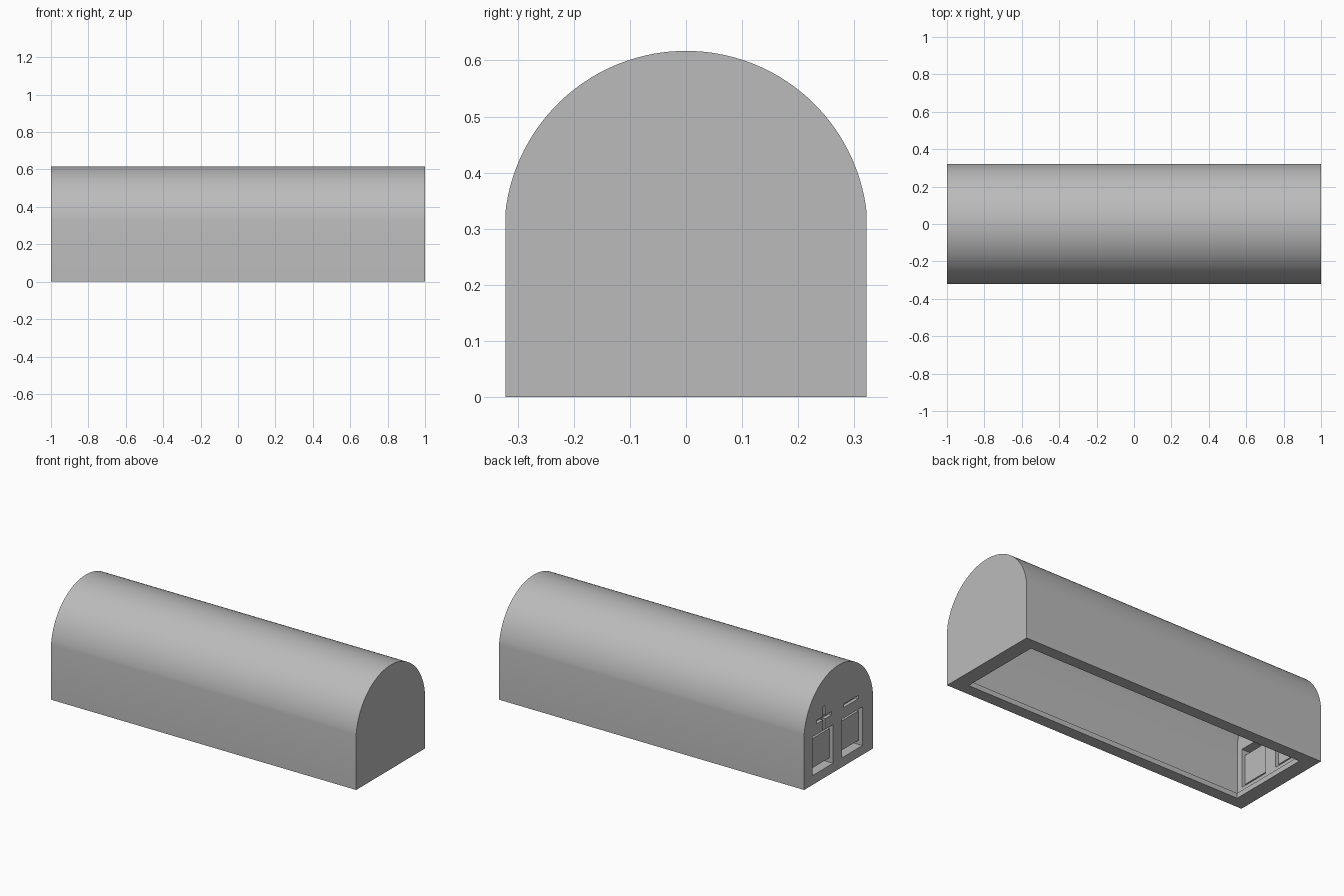
import bpy, bmesh, math

cube = bpy.data.objects.get("Cube")
if cube:
    bpy.data.objects.remove(cube, do_unlink=True)

HALF_W, EAVE, ARC_Z, RADIUS = 0.322, 0.33, 0.293, 0.324
SIDE_WALL, END_WALL = 0.062, 0.08
MID_Y = 0.01
STEPS = 64

grey = bpy.data.materials.new("plain grey")
grey.use_nodes = True
colour = (0.5, 0.5, 0.5, 1)
grey.diffuse_color = colour
grey.node_tree.nodes["Principled BSDF"].inputs["Base Color"].default_value = colour


def make_object(name, bm):
    bmesh.ops.recalc_face_normals(bm, faces=bm.faces)
    mesh = bpy.data.meshes.new(name)
    bm.to_mesh(mesh)
    bm.free()
    mesh.materials.append(grey)
    obj = bpy.data.objects.new(name, mesh)
    bpy.context.collection.objects.link(obj)
    return obj


def arch_bar(name, half, radius, floor, x0, x1):
    """Straight sides under a round roof, extruded along x."""
    start = math.acos(half / radius)
    points = [(-half, floor), (half, floor)]
    for i in range(STEPS + 1):
        a = start + (math.pi - 2 * start) * i / STEPS
        points.append((radius * math.cos(a), ARC_Z + radius * math.sin(a)))
    bm = bmesh.new()
    face = bm.faces.new([bm.verts.new((x0, y, z)) for y, z in points])
    new = bmesh.ops.extrude_face_region(bm, geom=[face])["geom"]
    verts = [v for v in new if isinstance(v, bmesh.types.BMVert)]
    bmesh.ops.translate(bm, verts=verts, vec=(x1 - x0, 0, 0))
    return make_object(name, bm)


def box(name, x0, x1, y0, y1, z0, z1):
    bm = bmesh.new()
    bmesh.ops.create_cube(bm, size=1)
    bmesh.ops.scale(bm, verts=bm.verts, vec=(x1 - x0, y1 - y0, z1 - z0))
    bmesh.ops.translate(bm, verts=bm.verts,
                        vec=((x0 + x1) / 2, (y0 + y1) / 2, (z0 + z1) / 2))
    return make_object(name, bm)


def cut(target, cutter):
    mod = target.modifiers.new("cut", 'BOOLEAN')
    mod.operation, mod.solver, mod.object = 'DIFFERENCE', 'EXACT', cutter
    bpy.context.view_layer.objects.active = target
    bpy.ops.object.modifier_apply(modifier=mod.name)
    bpy.data.objects.remove(cutter, do_unlink=True)


# Solid vaulted body
shell = arch_bar("vaulted_shell", HALF_W, RADIUS, 0, -1, 1)

# Hollow interior with a slightly narrower opening underneath
inner = HALF_W - SIDE_WALL
end = 1 - END_WALL
cut(shell, arch_bar("cavity", inner, RADIUS - SIDE_WALL, 0.03, -end, end))
lip = 0.008
cut(shell, box("opening", -end + lip, end - lip, -inner + lip, inner - lip, -0.1, 0.1))

# Round hole through both ends
bm = bmesh.new()
bmesh.ops.create_cone(bm, cap_ends=True, segments=64, radius1=0.068,
                      radius2=0.068, depth=3)
for v in bm.verts:
    v.co = (v.co.z, v.co.x + MID_Y, v.co.y + 0.46)
cut(shell, make_object("hole", bm))

# Contact bays on the end wall: outer and inner pockets, slots top and bottom
low, high = 0.055, 0.284
for side in (-1, 1):
    y = MID_Y + side * 0.137
    y0, y1 = y - 0.096, y + 0.096
    cut(shell, box("outer_pocket", -1.1, -0.975, y0, y1, low, high))
    cut(shell, box("inner_pocket", -0.94, -0.9, y0, y1, low, high))
    cut(shell, box("bottom_slot", -1.1, -0.9, y0, y1, low, low + 0.025))
    cut(shell, box("top_slot", -1.1, -0.9, y0, y1, high - 0.03, high))

# Engraved polarity marks
depth, arm, thick = -0.98, 0.07, 0.01
for side in (-1, 1):
    y = MID_Y + side * 0.125
    cut(shell, box("bar_mark", -1.1, depth, y - arm, y + arm, 0.357 - thick, 0.357 + thick))
y = MID_Y + 0.125
cut(shell, box("upright_mark", -1.1, depth, y - thick, y + thick, 0.357 - arm, 0.357 + arm))

# Smooth vault, crisp edges
bpy.ops.object.select_all(action='DESELECT')
shell.select_set(True)
bpy.context.view_layer.objects.active = shell
bpy.ops.object.shade_smooth_by_angle(angle=math.radians(30))
